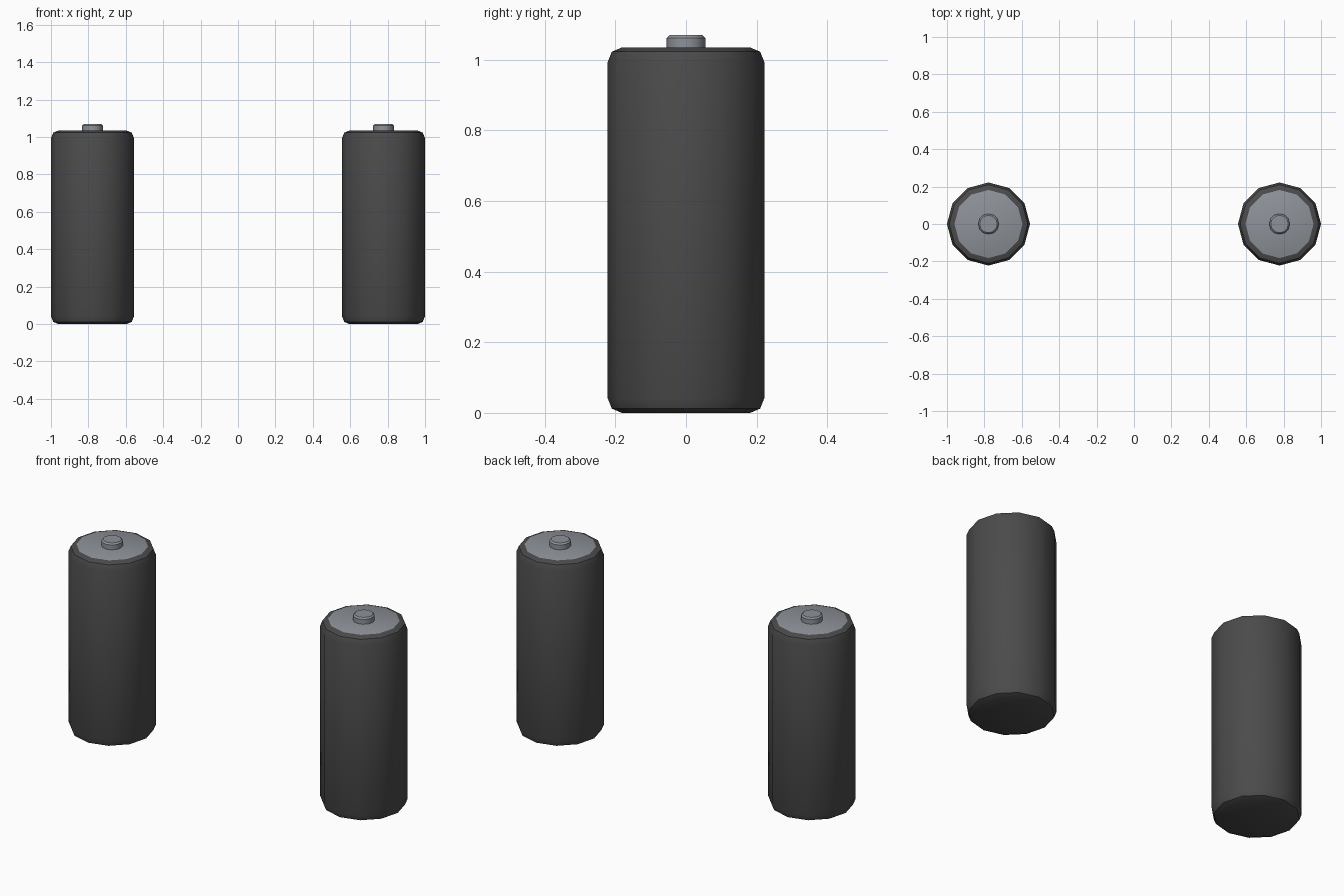
import bpy, bmesh, math

if "Cube" in bpy.data.objects:
    bpy.data.objects.remove(bpy.data.objects["Cube"])

SIDES = 12


def material(name, rgb):
    m = bpy.data.materials.new(name)
    m.diffuse_color = (*rgb, 1)
    m.use_nodes = True
    m.node_tree.nodes["Principled BSDF"].inputs["Base Color"].default_value = m.diffuse_color
    return m


dark = material("dark_casing", (0.07, 0.07, 0.07))
metal = material("steel", (0.27, 0.29, 0.32))


def lathe(name, profile, x, mats, cap_top=0):
    """Revolve (radius, z) points around z at x, closing both ends."""
    bm = bmesh.new()
    rings = [[bm.verts.new((r * math.cos(a), r * math.sin(a), z))
              for a in (2 * math.pi * i / SIDES for i in range(SIDES))]
             for r, z in profile]
    for low, high in zip(rings, rings[1:]):
        for i in range(SIDES):
            j = (i + 1) % SIDES
            bm.faces.new((low[i], low[j], high[j], high[i]))
    bm.faces.new(rings[0][::-1])
    bm.faces.new(rings[-1]).material_index = cap_top
    mesh = bpy.data.meshes.new(name)
    bm.to_mesh(mesh)
    bm.free()
    for m in mats:
        mesh.materials.append(m)
    ob = bpy.data.objects.new(name, mesh)
    bpy.context.collection.objects.link(ob)
    ob.location.x = x
    bpy.ops.object.select_all(action='DESELECT')
    ob.select_set(True)
    bpy.context.view_layer.objects.active = ob
    bpy.ops.object.shade_smooth_by_angle(angle=math.radians(35))
    return ob


# Rounded casing (steel top disc) and raised contact button
casing = [(0.182, 0), (0.21, 0.012), (0.222, 0.042),
          (0.222, 0.993), (0.21, 1.023), (0.182, 1.035)]
button = [(0.055, 1.035), (0.055, 1.062), (0.047, 1.07)]

for side, x in (("left", -0.778), ("right", 0.778)):
    lathe(f"battery_casing_{side}", casing, x, [dark, metal], cap_top=1)
    lathe(f"battery_terminal_{side}", button, x, [metal])
